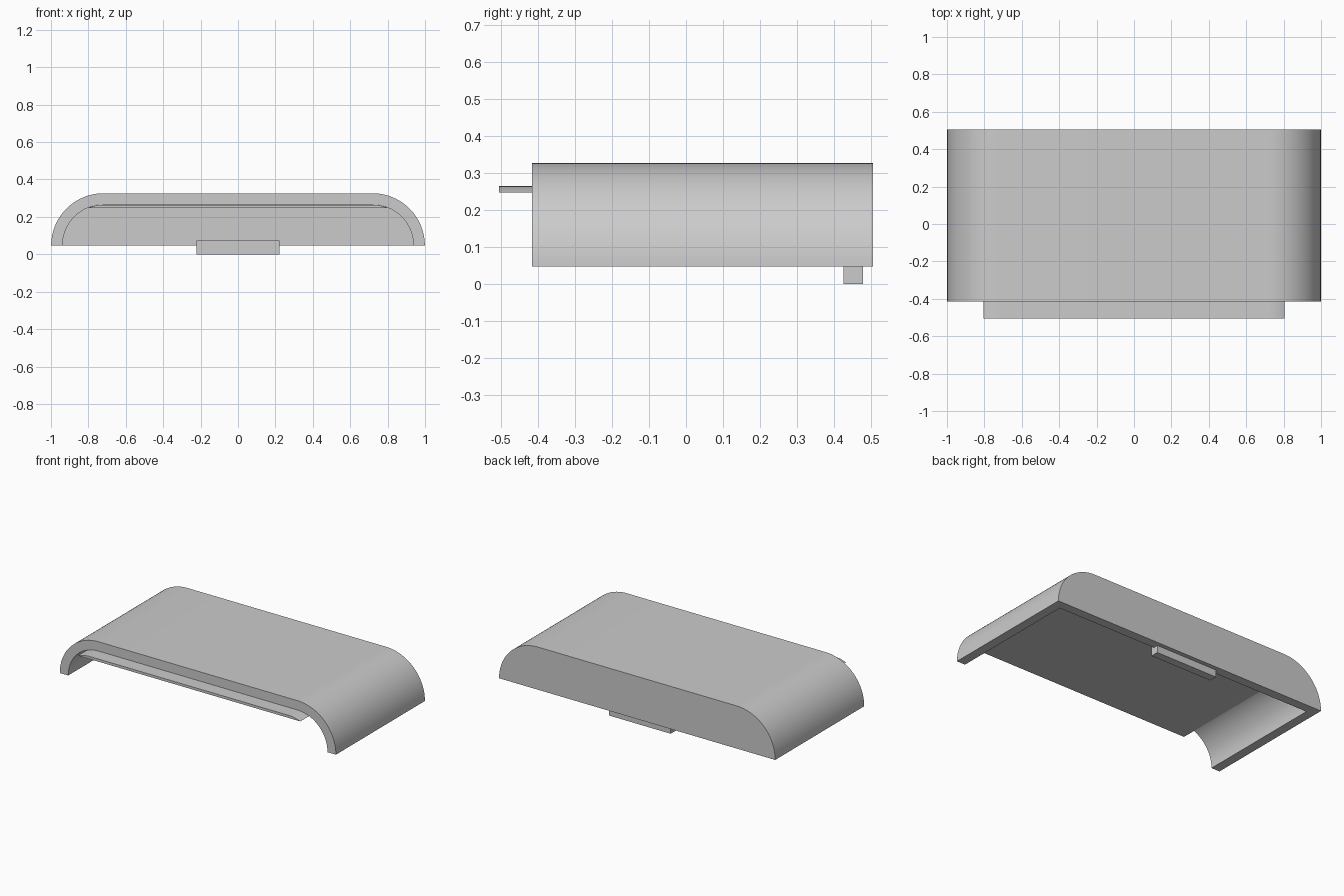
import bpy, bmesh, math

cube = bpy.data.objects.get("Cube")
if cube:
    bpy.data.objects.remove(cube, do_unlink=True)

grey = bpy.data.materials.new("light grey plastic")
grey.use_nodes = True
grey.diffuse_color = (0.6, 0.6, 0.6, 1)
grey.node_tree.nodes["Principled BSDF"].inputs["Base Color"].default_value = (0.6, 0.6, 0.6, 1)

BASE, CENTRE = 0.047, 0.72          # rim height and corner arc centre
R_OUT, R_IN = 0.279, 0.218
FRONT, BACK, WALL = -0.415, 0.505, 0.445
TONGUE_FRONT, TONGUE_LOW = -0.505, 0.247
STEPS = 24


def arch(radius, low=BASE):
    """Profile points from right to left: two rounded corners and a flat top."""
    start = math.asin((low - BASE) / radius)
    angles = [start + (math.pi / 2 - start) * i / STEPS for i in range(STEPS + 1)]
    half = [(CENTRE + radius * math.cos(a), BASE + radius * math.sin(a)) for a in angles]
    return half + [(-x, z) for x, z in reversed(half)]


def loop(bm, profile, y):
    return [bm.verts.new((x, y, z)) for x, z in profile]


def bridge(bm, a, b):
    for i in range(len(a) - 1):
        bm.faces.new((a[i], a[i + 1], b[i + 1], b[i]))


def finish(bm, name):
    bmesh.ops.recalc_face_normals(bm, faces=bm.faces)
    mesh = bpy.data.meshes.new(name)
    bm.to_mesh(mesh)
    bm.free()
    mesh.materials.append(grey)
    ob = bpy.data.objects.new(name, mesh)
    bpy.context.collection.objects.link(ob)
    bpy.ops.object.select_all(action='DESELECT')
    ob.select_set(True)
    bpy.context.view_layer.objects.active = ob
    bpy.ops.object.shade_smooth_by_angle(angle=math.radians(30))
    return ob


# Hollow cover, open at the front and below
bm = bmesh.new()
outer_f, outer_b = loop(bm, arch(R_OUT), FRONT), loop(bm, arch(R_OUT), BACK)
inner_f, inner_b = loop(bm, arch(R_IN), FRONT), loop(bm, arch(R_IN), WALL)
bridge(bm, outer_f, outer_b)
bridge(bm, outer_f, inner_f)
bridge(bm, inner_f, inner_b)
bm.faces.new(outer_b)
bm.faces.new(inner_b)
# Bottom rim: two sides and the back
for end in (0, -1):
    bm.faces.new((outer_f[end], outer_b[end], inner_b[end], inner_f[end]))
bm.faces.new((outer_b[0], outer_b[-1], inner_b[-1], inner_b[0]))
finish(bm, "cover_shell")

# Lining under the roof that sticks out as the front tongue
bm = bmesh.new()
profile = arch(R_IN - 0.001, TONGUE_LOW)
front, back = loop(bm, profile, TONGUE_FRONT), loop(bm, profile, WALL)
bridge(bm, front, back)
bm.faces.new(front)
bm.faces.new(back)
bm.faces.new((front[0], front[-1], back[-1], back[0]))
finish(bm, "front_tongue")

# Latch block under the back wall
bm = bmesh.new()
bmesh.ops.create_cube(bm, size=1)
bmesh.ops.scale(bm, vec=(0.446, 0.052, 0.075), verts=bm.verts)
bmesh.ops.translate(bm, vec=(0, 0.451, 0.0375), verts=bm.verts)
finish(bm, "rear_latch")
